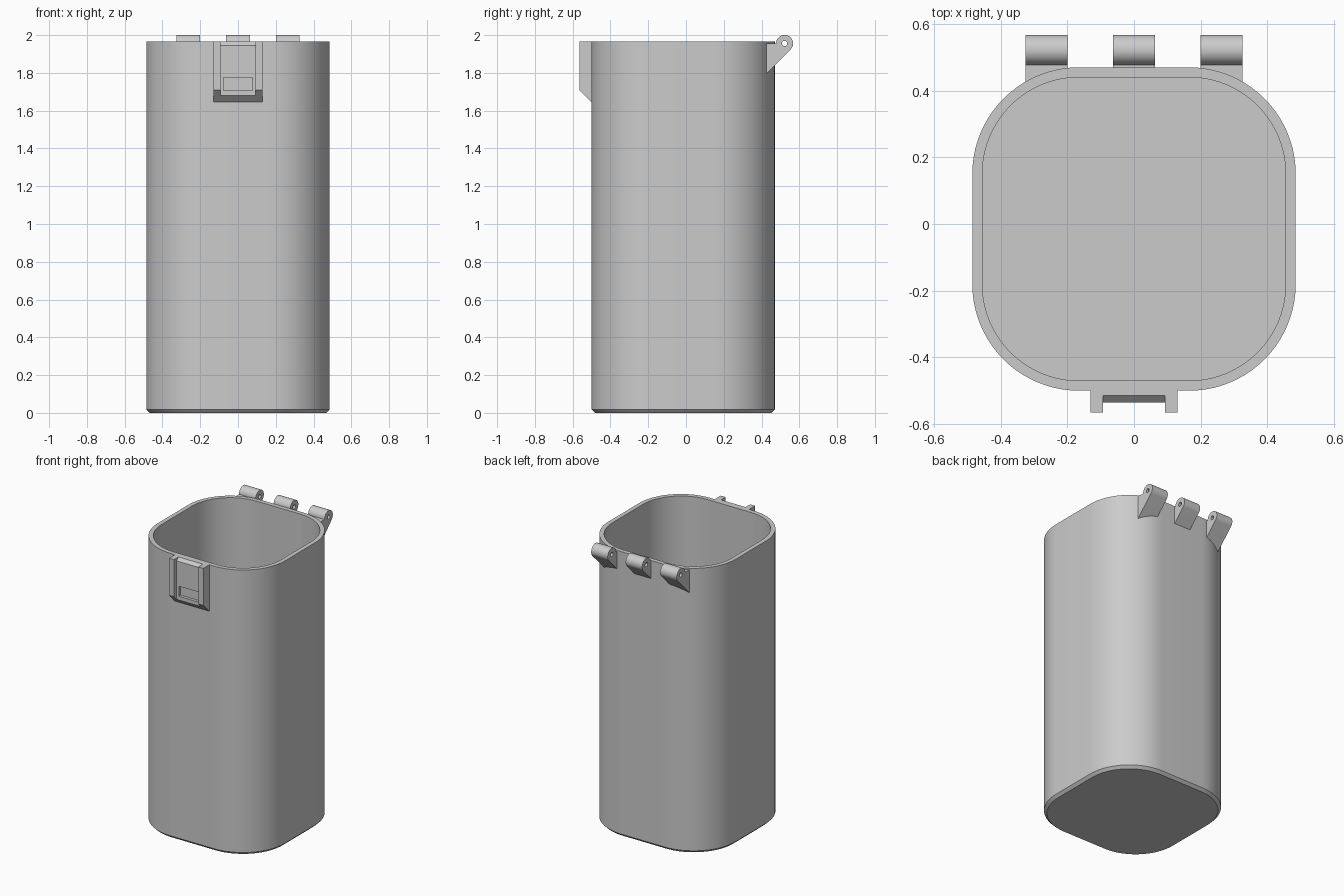
import bpy, bmesh
from math import cos, sin, pi, radians

cube = bpy.data.objects.get("Cube")
if cube:
    bpy.data.objects.remove(cube, do_unlink=True)

grey = bpy.data.materials.new("plain grey")
grey.use_nodes = True
grey.diffuse_color = (0.6, 0.6, 0.6, 1)
grey.node_tree.nodes["Principled BSDF"].inputs["Base Color"].default_value = (0.6, 0.6, 0.6, 1)

HALF, CORNER, CENTRE_Y = 0.485, 0.32, -0.015
WALL, TOP, CHAMFER = 0.03, 1.965, 0.018


def finish(name, bm):
    bmesh.ops.recalc_face_normals(bm, faces=bm.faces)
    mesh = bpy.data.meshes.new(name)
    bm.to_mesh(mesh)
    bm.free()
    mesh.materials.append(grey)
    obj = bpy.data.objects.new(name, mesh)
    bpy.context.collection.objects.link(obj)
    return obj


def activate(obj):
    bpy.ops.object.select_all(action='DESELECT')
    obj.select_set(True)
    bpy.context.view_layer.objects.active = obj


def smooth(obj):
    activate(obj)
    bpy.ops.object.shade_smooth_by_angle(angle=radians(30))


def rounded_square(inset, steps=20):
    """Outline of the canister, drawn inward by inset."""
    straight, r = HALF - CORNER, CORNER - inset
    points = []
    for quarter, (sx, sy) in enumerate([(1, 1), (-1, 1), (-1, -1), (1, -1)]):
        for i in range(steps + 1):
            a = (quarter + i / steps) * pi / 2
            points.append((sx * straight + r * cos(a),
                           CENTRE_Y + sy * straight + r * sin(a)))
    return points


def stacked_shell(name, levels):
    """Skin a list of (inset, z) outlines and cap both ends."""
    bm = bmesh.new()
    rings = [[bm.verts.new((x, y, z)) for x, y in rounded_square(inset)]
             for inset, z in levels]
    for low, high in zip(rings, rings[1:]):
        for i in range(len(low)):
            j = (i + 1) % len(low)
            bm.faces.new((low[i], low[j], high[j], high[i]))
    bm.faces.new(rings[0])
    bm.faces.new(rings[-1])
    return finish(name, bm)


def prism(name, profile, x0, x1):
    """Extrude a (y, z) profile sideways from x0 to x1."""
    bm = bmesh.new()
    face = bm.faces.new([bm.verts.new((x0, y, z)) for y, z in profile])
    side = bmesh.ops.extrude_face_region(bm, geom=[face])["geom"]
    bmesh.ops.translate(bm, vec=(x1 - x0, 0, 0),
                        verts=[v for v in side if isinstance(v, bmesh.types.BMVert)])
    return finish(name, bm)


def cut(obj, cutter):
    cutter.hide_render = True
    activate(obj)
    mod = obj.modifiers.new("cut", 'BOOLEAN')
    mod.operation, mod.solver, mod.object = 'DIFFERENCE', 'EXACT', cutter
    bpy.ops.object.modifier_apply(modifier=mod.name)


def discard(obj):
    bpy.data.objects.remove(obj, do_unlink=True)


# Hollow canister with chamfered base
canister = stacked_shell("canister_body", [
    (CHAMFER, 0), (0, CHAMFER), (0, TOP), (WALL, TOP), (WALL, WALL)])
smooth(canister)

# Hinge knuckles: barrel on a sloping bracket, with a pin hole
PIN_Y, PIN_Z, BARREL, HOLE = 0.522, 1.956, 0.045, 0.014
arc = [radians(180 - 225 * i / 30) for i in range(31)]
knuckle = [(PIN_Y + BARREL * cos(a), PIN_Z + BARREL * sin(a)) for a in arc]
end_y, end_z = knuckle[-1]
back = 0.4
knuckle += [(back, end_z - (end_y - back)), (back, PIN_Z)]
hole = [(PIN_Y + HOLE * cos(i * pi / 12), PIN_Z + HOLE * sin(i * pi / 12))
        for i in range(24)]

core = stacked_shell("core_cutter", [(WALL / 2, 1.5), (WALL / 2, 2.1)])
pin = prism("pin_cutter", hole, -0.5, 0.5)
for name, x in (("right", -0.263), ("middle", 0), ("left", 0.263)):
    hinge = prism("hinge_knuckle_" + name, knuckle, x - 0.063, x + 0.063)
    cut(hinge, core)
    cut(hinge, pin)
    smooth(hinge)
discard(core)
discard(pin)

# Latch plate: two rails around a channel, with a catch pocket
FRONT = CENTRE_Y - HALF
RAIL, FLOOR = FRONT - 0.065, FRONT - 0.035
latch = prism("latch_plate", [(FRONT, TOP), (RAIL, TOP), (RAIL, 1.71), (FRONT, 1.645)],
              -0.131, 0.131)
channel = prism("channel_cutter", [
    (-0.6, 1.6), (FLOOR, 1.6), (FLOOR, TOP - 0.02), (FLOOR + 0.02, TOP),
    (FLOOR + 0.03, TOP + 0.01), (-0.6, TOP + 0.01)], -0.093, 0.093)
pocket = prism("pocket_cutter", [
    (-0.6, 1.706), (FLOOR + 0.02, 1.706), (FLOOR + 0.02, 1.775), (-0.6, 1.775)],
    -0.077, 0.077)
for cutter in (channel, pocket):
    cut(latch, cutter)
    discard(cutter)
